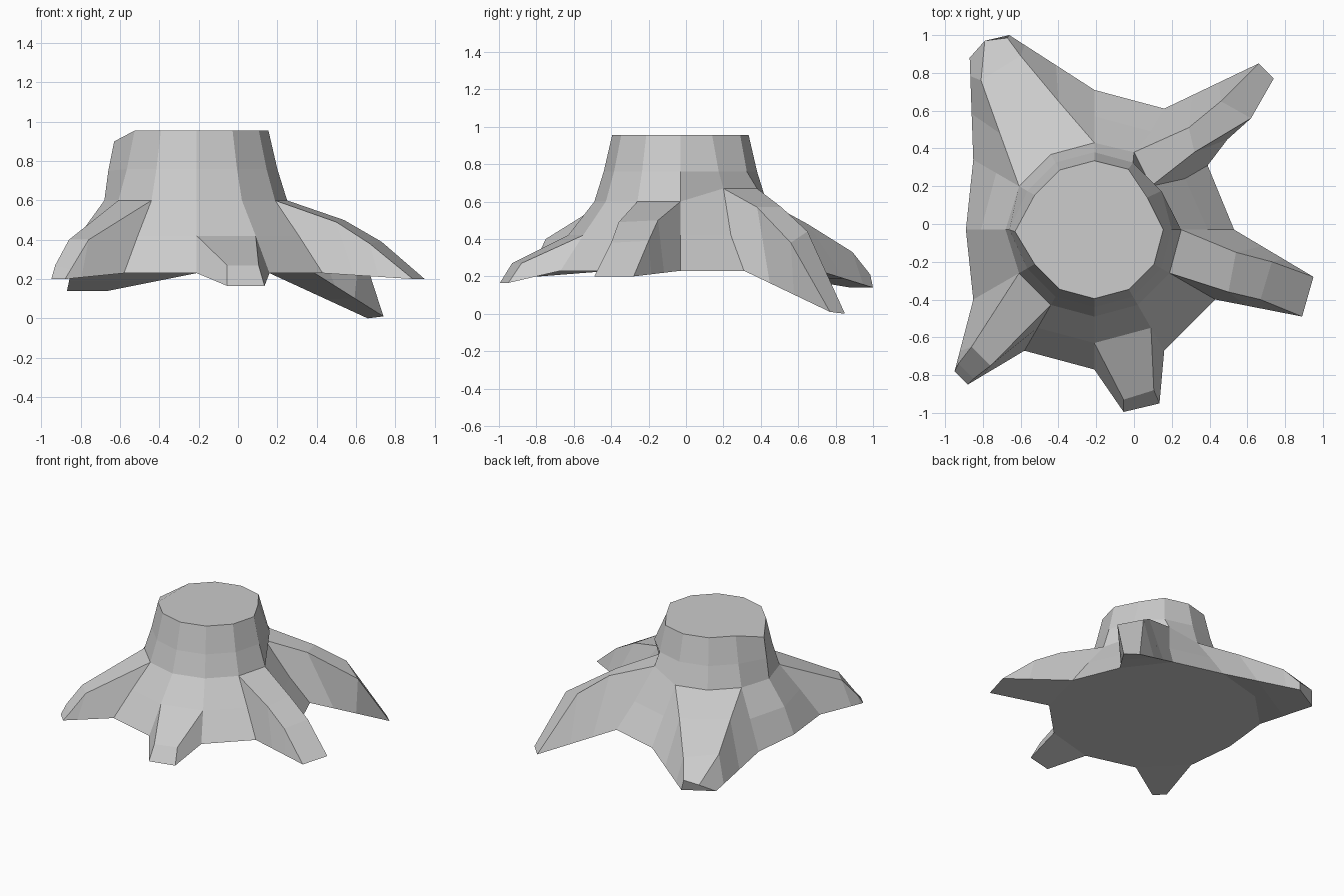
import bpy, bmesh
from math import sin, cos, radians
from mathutils import Vector

if "Cube" in bpy.data.objects:
    bpy.data.objects.remove(bpy.data.objects["Cube"])

bm = bmesh.new()
N = 12
CX, CY = -0.21, -0.03

# Flared trunk: stacked twelve-sided rings (radius, height), bottom to top
PROFILE = [(0.74, 0.23), (0.60, 0.42), (0.46, 0.60), (0.41, 0.76), (0.365, 0.955)]
rings = [[bm.verts.new((CX + r * cos(radians(30 * i)), CY + r * sin(radians(30 * i)), z))
          for i in range(N)] for r, z in PROFILE]

# Hand-shaped irregularities of the trunk
TWEAKS = {(2, 1): (0.09, 0.20, 0.67), (2, 2): (0.0, 0.38, 0.67),
          (1, 1): (0.27, 0.24, 0.42), (0, 1): (0.39, 0.31, 0.23),
          (4, 6): (-0.63, -0.04, 0.90), (2, 6): (-0.68, -0.03, 0.60),
          (3, 6): (-0.66, -0.03, 0.75), (0, 6): (-0.89, -0.03, 0.23),
          (4, 1): (0.07, 0.14, 0.955), (4, 2): (-0.03, 0.29, 0.955)}
for (level, i), co in TWEAKS.items():
    rings[level][i].co = co

# Roots: first column, column count, ring level they grow from,
# sections (fraction along the root, top corner a, top corner b), tip corners
ROOTS = [
    # front left
    (7, 1, 2, [(0.72, (-0.86, -0.65, 0.40), (-0.76, -0.75, 0.40)),
               (0.93, (-0.93, -0.74, 0.27), (-0.85, -0.82, 0.25))],
     ((-0.95, -0.78, 0.20), (-0.88, -0.85, 0.20))),
    # front
    (9, 1, 1, [(1.0, (-0.055, -0.93, 0.27), (0.105, -0.88, 0.27))],
     ((-0.055, -0.995, 0.165), (0.135, -0.95, 0.165))),
    # right
    (11, 1, 2, [(0.35, (0.50, -0.36, 0.49), (0.54, -0.15, 0.50)),
                (0.62, (0.67, -0.40, 0.38), (0.73, -0.20, 0.39))],
     ((0.89, -0.49, 0.20), (0.95, -0.28, 0.20))),
    # back right
    (1, 1, 2, [(0.30, (0.32, 0.38, 0.57), (0.29, 0.51, 0.57)),
               (0.58, (0.62, 0.56, 0.38), (0.46, 0.65, 0.44))],
     ((0.74, 0.77, 0.01), (0.66, 0.85, 0.0))),
    # back left, twice as wide
    (3, 2, 2, [(0.45, (-0.40, 0.65, 0.48), (-0.71, 0.48, 0.49)),
               (0.82, (-0.60, 0.89, 0.33), (-0.81, 0.76, 0.36)),
               (1.0, (-0.67, 0.985, 0.21), (-0.79, 0.97, 0.20))],
     ((-0.66, 1.0, 0.14), (-0.87, 0.88, 0.14))),
]


def face(verts):
    bm.faces.new(list(dict.fromkeys(verts)))


def grow_root(start, count, level, sections, tip):
    cols = [(start + k) % N for k in range(count + 1)]
    side_a = [rings[l][cols[0]] for l in range(level + 1)]
    side_b = [rings[l][cols[-1]] for l in range(level + 1)]
    top = [rings[level][c] for c in cols]
    under = [rings[0][c] for c in cols]
    base_a, base_b = side_a[0].co.copy(), side_b[0].co.copy()
    capped = sections[-1][0] == 1.0
    for t, ta, tb in sections + ([] if capped else [(1.0, None, None)]):
        ba = bm.verts.new(base_a.lerp(Vector(tip[0]), t))
        bb = bm.verts.new(base_b.lerp(Vector(tip[1]), t))
        ta = bm.verts.new(ta) if ta else ba
        tb = bm.verts.new(tb) if tb else bb
        face(side_a + [ta, ba])
        face(side_b + [tb, bb])
        face(top + [tb, ta])
        face(under + [bb, ba])
        side_a, side_b, top, under = [ba, ta], [bb, tb], [ta, tb], [ba, bb]
    if capped:
        face([ba, ta, tb, bb])


# Trunk walls, left open where the roots grow out
open_cells = {((s + k) % N, l) for s, n, lev, _, _ in ROOTS for k in range(n) for l in range(lev)}
for l in range(len(rings) - 1):
    for i in range(N):
        if (i, l) not in open_cells:
            j = (i + 1) % N
            face([rings[l][i], rings[l][j], rings[l + 1][j], rings[l + 1][i]])
face(rings[-1])
face(rings[0])

for root in ROOTS:
    grow_root(*root)

bmesh.ops.recalc_face_normals(bm, faces=bm.faces)
mesh = bpy.data.meshes.new("tree_stump")
bm.to_mesh(mesh)
bm.free()
stump = bpy.data.objects.new("tree_stump", mesh)
bpy.context.collection.objects.link(stump)
